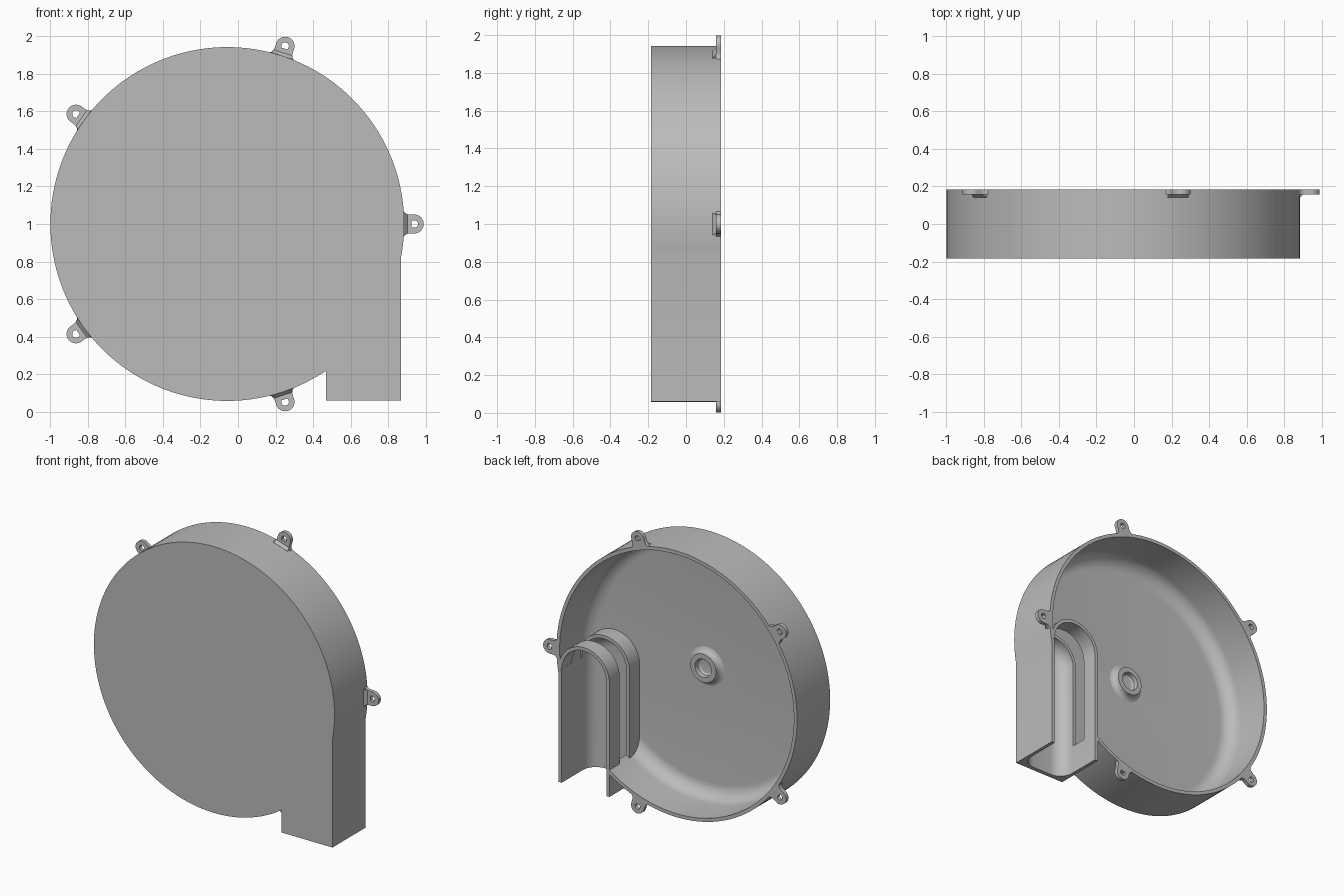
import bpy
import bmesh
from math import sin, cos, pi, acos, radians, hypot

if "Cube" in bpy.data.objects:
    bpy.data.objects.remove(bpy.data.objects["Cube"], do_unlink=True)

# Main dimensions
CX, CZ, R = -0.057, 1.0, 0.943
FRONT, BACK, FLOOR = -0.185, 0.185, -0.155
WALL, FILLET = 0.025, 0.1
LEFT, RIGHT, BOTTOM = 0.47, 0.87, 0.06
DUCT_X, ARCH_Z, DUCT_R = 0.67, 0.865, 0.2

grey = bpy.data.materials.new("plain grey")
grey.use_nodes = True
grey.diffuse_color = (0.5, 0.5, 0.5, 1)
grey.node_tree.nodes["Principled BSDF"].inputs["Base Color"].default_value = (0.5, 0.5, 0.5, 1)


def loft(name, layers, closed=False):
    """Join equal-length (x, z) loops at given y depths; cap the ends or close the ring."""
    bm = bmesh.new()
    rings = [[bm.verts.new((x, y, z)) for x, z in pts] for y, pts in layers]
    n = len(rings[0])
    pairs = list(zip(rings, rings[1:]))
    if closed:
        pairs.append((rings[-1], rings[0]))
    else:
        bm.faces.new(rings[0])
        bm.faces.new(rings[-1])
    for a, b in pairs:
        for i in range(n):
            j = (i + 1) % n
            bm.faces.new((a[i], a[j], b[j], b[i]))
    bmesh.ops.recalc_face_normals(bm, faces=bm.faces)
    mesh = bpy.data.meshes.new(name)
    bm.to_mesh(mesh)
    bm.free()
    mesh.materials.append(grey)
    obj = bpy.data.objects.new(name, mesh)
    bpy.context.collection.objects.link(obj)
    return obj


def select(obj):
    bpy.ops.object.select_all(action="DESELECT")
    obj.select_set(True)
    bpy.context.view_layer.objects.active = obj


def combine(obj, other, operation):
    select(obj)
    mod = obj.modifiers.new("cut", "BOOLEAN")
    mod.operation, mod.solver, mod.object = operation, "EXACT", other
    bpy.ops.object.modifier_apply(modifier=mod.name)
    bpy.data.objects.remove(other, do_unlink=True)


def arc(cx, cz, r, a0, a1, n):
    return [(cx + r * cos(a0 + (a1 - a0) * i / n),
             cz + r * sin(a0 + (a1 - a0) * i / n)) for i in range(n + 1)]


def circle(r, n=128):
    return arc(CX, CZ, r, 0, 2 * pi, n)[:-1]


def arch(r, bottom):
    """Upside-down U outline of the duct."""
    pts = arc(DUCT_X, ARCH_Z, r, 0, pi, 32)
    return pts + [(DUCT_X - r, bottom), (DUCT_X + r, bottom)]


def pocket(outline, r):
    """Cutter open at the back with a rounded edge around its floor."""
    layers = []
    for i in range(9):
        a = pi / 2 * i / 8
        layers.append((FLOOR + FILLET * (1 - cos(a)), outline(r - FILLET * (1 - sin(a)))))
    return loft("pocket", layers + [(BACK + 0.1, outline(r))])


# Scroll casing with square outlet
start = -acos((RIGHT - CX) / R)
end = 2 * pi - acos((LEFT - CX) / R)
outline = arc(CX, CZ, R, start, end, 120) + [(LEFT, BOTTOM), (RIGHT, BOTTOM)]
casing = loft("casing", [(FRONT, outline), (BACK, outline)])
combine(casing, pocket(circle, R - WALL), "DIFFERENCE")

# Lower duct wall, then the hollow duct open at the bottom
block = arch(DUCT_R - 0.001, 0.235)
combine(casing, loft("block", [(-0.17, block), (-0.04, block)]), "UNION")
combine(casing, pocket(lambda r: arch(r, -0.1), DUCT_R - WALL), "DIFFERENCE")

# Upper duct wall, separated from the lower one by an air slot
outer = arc(DUCT_X, ARCH_Z, DUCT_R - 0.001, 0, pi, 32)
inner = arc(DUCT_X, ARCH_Z, DUCT_R - WALL, pi, 0, 32)
strip = outer + [(outer[-1][0], 0.235), (inner[0][0], 0.235)] + inner
upper_wall = loft("upper_duct_wall", [(0.07, strip), (BACK, strip)])

# Central hub with a flared foot and a blind bore
hub_profile = [(-0.165, 0.14), (FLOOR, 0.135), (-0.15, 0.12), (-0.142, 0.109), (-0.13, 0.102),
               (-0.11, 0.1), (-0.11, 0.065), (-0.14, 0.062), (-0.15, 0.05), (-0.153, 0.03)]
hub = loft("hub", [(y, circle(r, 48)) for y, r in hub_profile])

# Mounting tabs with screw holes and small wedges beneath
parts = [casing, upper_wall, hub]
EYE = 0.997
flare = [(0.925, 0.075), (0.938, 0.07), (0.945, 0.06), (0.96, 0.052), (0.975, 0.05)]
tab_outer = ([(r, -w) for r, w in flare] + arc(EYE, 0, 0.05, -pi / 2, pi / 2, 20)
             + [(r, w) for r, w in reversed(flare)])
tab_hole = []
for u, v in tab_outer:
    d = hypot(u - EYE, v)
    tab_hole.append((EYE + 0.02 * (u - EYE) / d, 0.02 * v / d))


def turned(pts, a):
    return [(CX + u * cos(a) - v * sin(a), CZ + u * sin(a) + v * cos(a)) for u, v in pts]


def wedge(r, w):
    return [(0.925, -w), (r, -w), (r, w), (0.925, w)]


for k in range(5):
    a = radians(72 * k)
    out, hole = turned(tab_outer, a), turned(tab_hole, a)
    y = BACK - 0.027
    parts.append(loft(f"mounting_tab_{k + 1}",
                      [(y, out), (BACK, out), (BACK, hole), (y, hole)], closed=True))
    parts.append(loft(f"tab_wedge_{k + 1}",
                      [(0.14, turned(wedge(0.943, 0.06), a)),
                       (y + 0.002, turned(wedge(0.962, 0.05), a))]))

# Smooth curved walls, crisp edges
for obj in parts:
    select(obj)
    bpy.ops.object.shade_smooth_by_angle(angle=radians(30))
